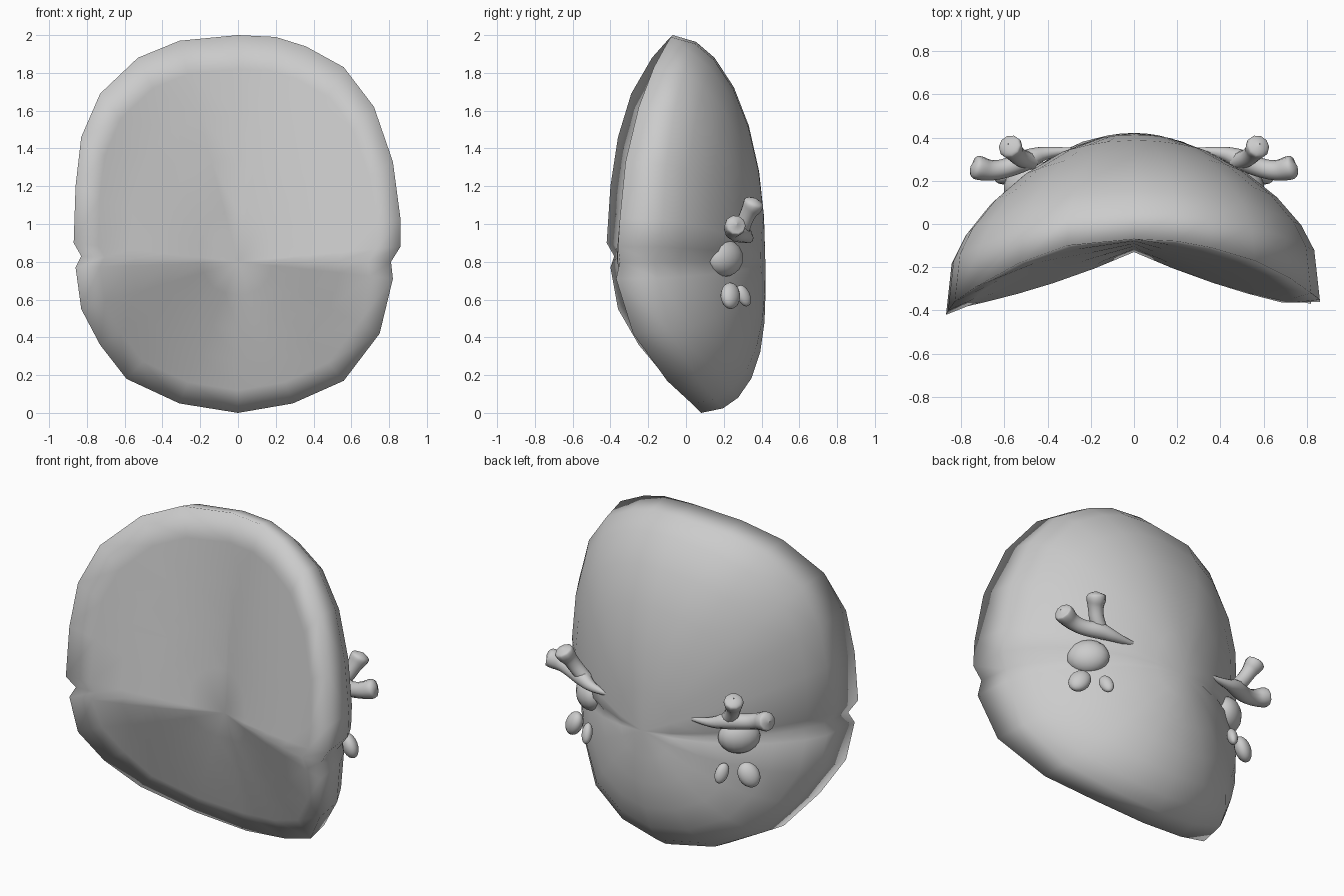
import bpy, bmesh, math

if "Cube" in bpy.data.objects:
    bpy.data.objects.remove(bpy.data.objects["Cube"])

grey = bpy.data.materials.new("plain_grey")
grey.use_nodes = True
tint = (0.6, 0.6, 0.6, 1)
grey.diffuse_color = tint
grey.node_tree.nodes["Principled BSDF"].inputs["Base Color"].default_value = tint


def finish(obj, angle):
    """Give the part its material and smooth shading."""
    obj.data.materials.append(grey)
    bpy.ops.object.select_all(action="DESELECT")
    obj.select_set(True)
    bpy.context.view_layer.objects.active = obj
    bpy.ops.object.shade_smooth_by_angle(angle=math.radians(angle))


# Rim of the shell, running clockwise from the top
RIM = [
    (0, -.07, 2), (.2, -.08, 1.99), (.36, -.11, 1.94), (.56, -.17, 1.83),
    (.72, -.25, 1.62), (.82, -.32, 1.33), (.86, -.35, 1.03), (.86, -.36, .88),
    (.81, -.35, .8), (.82, -.37, .71), (.75, -.28, .42), (.56, -.1, .17),
    (.29, .03, .05), (0, .08, 0), (-.31, .03, .05), (-.59, -.1, .18),
    (-.73, -.25, .36), (-.83, -.36, .55), (-.86, -.4, .77), (-.83, -.38, .83),
    (-.87, -.42, .9), (-.86, -.4, 1.2), (-.83, -.36, 1.46), (-.73, -.29, 1.69),
    (-.53, -.18, 1.88), (-.31, -.1, 1.97)]
NOTCHES = (8, 19)
HUB = 0.8


def rim_at(x, upper):
    """Depth and height of the rim straight above or below x."""
    for a, b in zip(RIM, RIM[1:] + RIM[:1]):
        if (a[2] + b[2] > 2 * HUB) == upper and min(a[0], b[0]) <= x <= max(a[0], b[0]) and a[0] != b[0]:
            t = (x - a[0]) / (b[0] - a[0])
            return a[1] + (b[1] - a[1]) * t, a[2] + (b[2] - a[2]) * t


def front_y(x, z, r, rim):
    """Straight slope from the level crease to the rim above or below."""
    crease = -.13 - .447 * abs(x) + .155 * x * x
    rim_y, rim_z = rim_at(x, z > HUB)
    return crease + (rim_y - crease) * (z - HUB) / (rim_z - HUB)


def back_y(x, z, r, rim):
    """Dome that is fuller towards the sides than towards top and bottom."""
    side = (rim[0] / .86) ** 2
    bulge = .47 * (1 - r ** (2.3 - .5 * side)) ** (.5 - .23 * side)
    return bulge - .05 + (rim[1] + .05) * r ** 1.8


# Shell: rings of the rim shrunk towards the hub, bowed to front and back
def build_shell():
    bm = bmesh.new()
    edge = [bm.verts.new(p) for p in RIM]
    n = len(RIM)
    for surface, groove, steps in ((front_y, 0, (.85, .65, .45, .22)),
                                   (back_y, -.03, (.97, .9, .77, .6, .4, .2))):
        outer = edge
        for r in steps:
            ring = []
            for i, rim in enumerate(RIM):
                x, z = rim[0] * r, HUB + (rim[2] - HUB) * r
                y = surface(x, z, r, rim) + (groove * r if i in NOTCHES else 0)
                ring.append(bm.verts.new((x, y, z)))
            for i in range(n):
                j = (i + 1) % n
                bm.faces.new((outer[i], outer[j], ring[j], ring[i]))
            outer = ring
        hub = bm.verts.new((0, surface(0, HUB, 0, RIM[0]), HUB))
        for i in range(n):
            bm.faces.new((outer[i], outer[(i + 1) % n], hub))
    bmesh.ops.recalc_face_normals(bm, faces=bm.faces)
    mesh = bpy.data.meshes.new("shell")
    bm.to_mesh(mesh)
    bm.free()
    obj = bpy.data.objects.new("shell", mesh)
    bpy.context.collection.objects.link(obj)
    finish(obj, 150)


def blob(name, centre, size, turn):
    bpy.ops.mesh.primitive_uv_sphere_add(segments=16, ring_count=10, location=centre, rotation=turn)
    obj = bpy.context.object
    obj.name = name
    obj.scale = size
    finish(obj, 80)


def prong(name, side, points):
    """Tapered round tube through (x, y, z, radius) points."""
    curve = bpy.data.curves.new(name, "CURVE")
    curve.dimensions = "3D"
    curve.bevel_depth = 1
    curve.bevel_resolution = 3
    curve.resolution_u = 5
    spline = curve.splines.new("NURBS")
    spline.points.add(len(points) - 1)
    for p, (x, y, z, radius) in zip(spline.points, points):
        p.co = (side * x, y, z, 1)
        p.radius = radius
    spline.order_u = 3
    spline.use_endpoint_u = True
    obj = bpy.data.objects.new(name, curve)
    bpy.context.collection.objects.link(obj)
    bpy.ops.object.select_all(action="DESELECT")
    obj.select_set(True)
    bpy.context.view_layer.objects.active = obj
    bpy.ops.object.convert(target="MESH")
    finish(bpy.context.object, 80)


build_shell()

# Eye, forked brow and two drops on each side of the back
for side, label in ((1, "left"), (-1, "right")):
    lean = -side * math.radians(45)
    blob(label + "_eye", (side * .5, .2, .82), (.12, .085, .1), (0, 0, lean))
    blob(label + "_outer_drop", (side * .59, .235, .62), (.06, .045, .075), (.3, side * -.5, lean))
    blob(label + "_inner_drop", (side * .455, .305, .62), (.038, .03, .06), (.2, side * .4, lean))
    prong(label + "_brow", side, [
        (.28, .34, .92, .012), (.4, .335, .92, .026), (.49, .3, .95, .05),
        (.58, .26, .95, .044), (.66, .245, .97, .046), (.72, .26, .99, .058),
        (.745, .265, 1, .05), (.755, .27, 1, .002)])
    prong(label + "_brow_fork", side, [
        (.47, .29, .94, .04), (.52, .3, .99, .042), (.555, .33, 1.06, .042),
        (.57, .355, 1.1, .058), (.58, .365, 1.125, .05), (.582, .37, 1.135, .002)])
